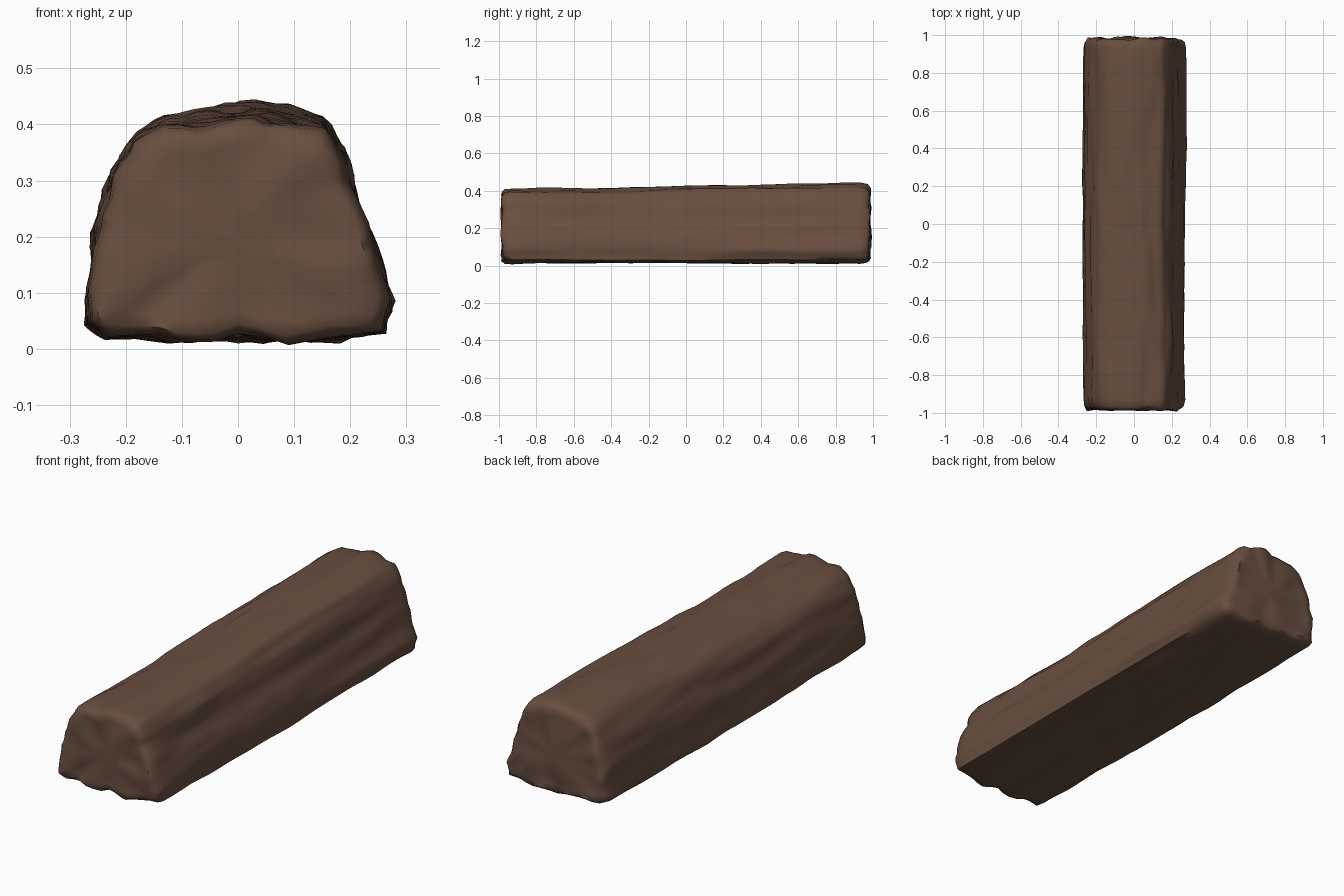
import bpy, bmesh, math
from mathutils import Vector, noise

cube = bpy.data.objects.get("Cube")
if cube:
    bpy.data.objects.remove(cube, do_unlink=True)

# Brown bark colour
bark = bpy.data.materials.new("dark_brown_bark")
bark.use_nodes = True
bark.diffuse_color = (0.14, 0.077, 0.05, 1)
bark.node_tree.nodes["Principled BSDF"].inputs["Base Color"].default_value = bark.diffuse_color

# Cross-section of the log: flat base, sloping sides, rounded top (x, z)
PROFILE = [(0.26, 0.03), (0.27, 0.09), (0.25, 0.16), (0.225, 0.23), (0.205, 0.3),
           (0.19, 0.35), (0.15, 0.4), (0.09, 0.42), (0.03, 0.425), (-0.05, 0.413),
           (-0.13, 0.402), (-0.18, 0.375), (-0.22, 0.32), (-0.245, 0.25), (-0.26, 0.18),
           (-0.268, 0.11), (-0.27, 0.045), (-0.23, 0.022), (-0.12, 0.015), (0, 0.02),
           (0.13, 0.012)]
CENTRE = Vector((0, 0, 0.2))


def resample(points, per_edge):
    """Split each edge of a closed outline into equal steps."""
    out = []
    for a, b in zip(points, points[1:] + points[:1]):
        for k in range(per_edge):
            out.append(Vector(a).lerp(Vector(b), k / per_edge))
    return out


def weather(p):
    """Long ridges along the grain plus small chips."""
    grain = noise.noise(Vector((p.x * 13, p.y * 1.6, p.z * 13)))
    chips = noise.noise(Vector((p.x * 22 + 7, p.y * 6, p.z * 22)))
    out = Vector((p.x, 0, p.z - CENTRE.z)).normalized()
    return p + out * (grain * 0.014 + chips * 0.008)


# Rings along the log; the end rings shrink to round the rim and close the caps
outline = resample(PROFILE, 3)
caps = [(0.985, 0.25), (0.982, 0.55), (0.98, 0.78), (0.982, 0.91), (0.965, 0.975)]
body = [(-0.93 + 1.86 * i / 26, 1) for i in range(27)]
stations = [(-y, s) for y, s in caps] + body + [(y, s) for y, s in reversed(caps)]

bm = bmesh.new()
rings = []
for y, scale in stations:
    ring = []
    for p in outline:
        # The top rises gently from front to back
        lift = 1 + 0.03 * math.tanh(y * 2.5)
        q = Vector((p.x * scale, y, CENTRE.z + (p.y * (lift if p.y > 0.2 else 1) - CENTRE.z) * scale))
        q = weather(q) if scale > 0.6 else q
        if abs(y) > 0.95:
            # Uneven chopped end
            q.y += 0.018 * noise.noise(Vector((q.x * 11, y * 4, q.z * 11)))
        ring.append(bm.verts.new(q))
    rings.append(ring)

n = len(outline)
for a, b in zip(rings, rings[1:]):
    for i in range(n):
        j = (i + 1) % n
        bm.faces.new((a[i], a[j], b[j], b[i]))
bm.faces.new(rings[0])
bm.faces.new(rings[-1])
bmesh.ops.recalc_face_normals(bm, faces=bm.faces)

mesh = bpy.data.meshes.new("log")
bm.to_mesh(mesh)
bm.free()
mesh.materials.append(bark)
log = bpy.data.objects.new("log", mesh)
bpy.context.collection.objects.link(log)

# Smooth shading with crisp breaks at the chopped rims
bpy.context.view_layer.objects.active = log
log.select_set(True)
bpy.ops.object.shade_smooth_by_angle(angle=math.radians(60))
